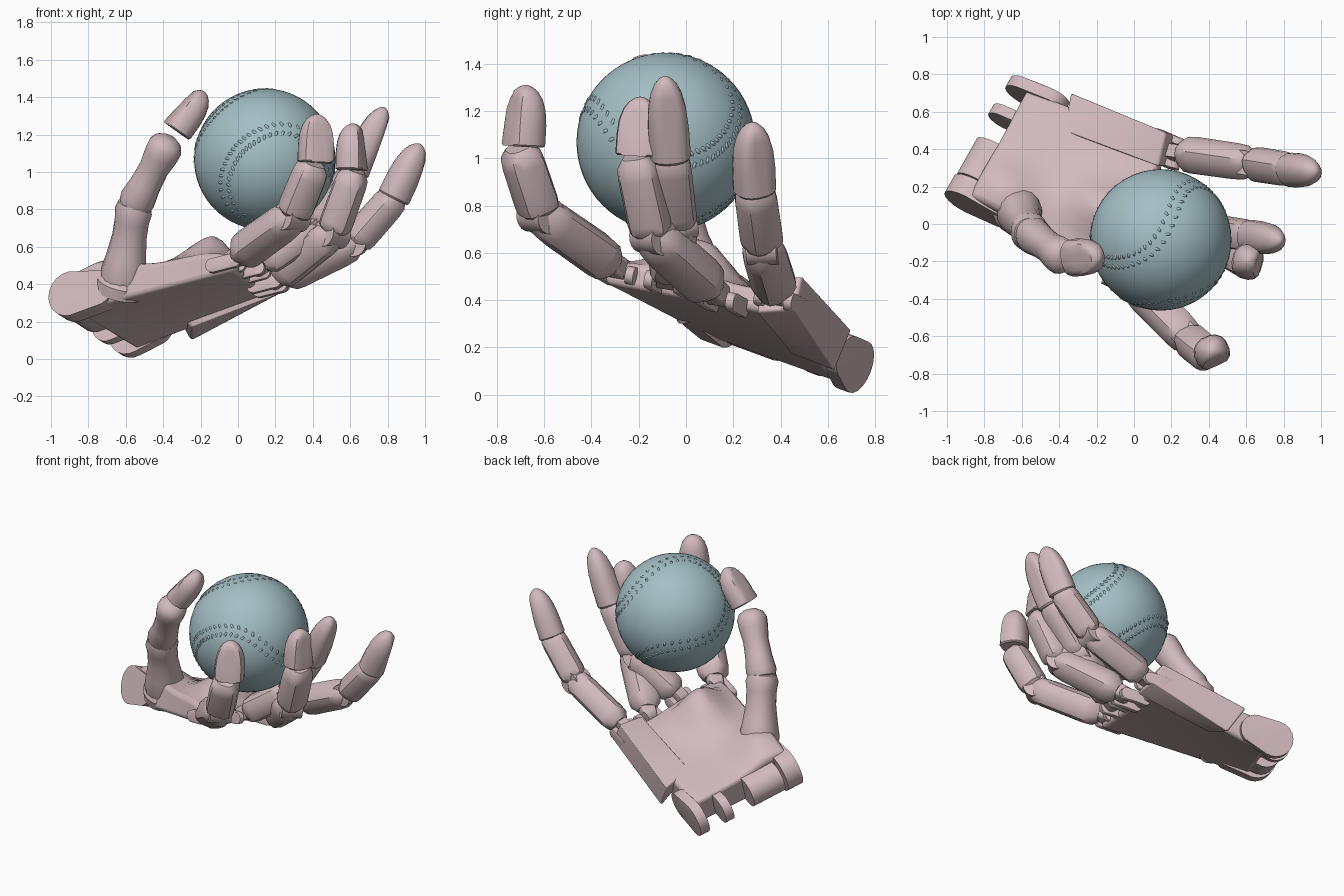
import bpy, bmesh, math
from mathutils import Vector, Matrix

cube = bpy.data.objects.get("Cube")
if cube:
    bpy.data.objects.remove(cube)


def material(name, color):
    m = bpy.data.materials.new(name)
    m.use_nodes = True
    m.diffuse_color = color
    m.node_tree.nodes["Principled BSDF"].inputs["Base Color"].default_value = color
    return m


SKIN = material("dusty pink", (0.64, 0.49, 0.51, 1))
BALL = material("pale teal", (0.37, 0.52, 0.555, 1))
CENTRE, RADIUS = Vector((0.143, -0.085, 1.068)), 0.378


def finish(name, bm, mat=SKIN, bevel=0.0, angle=35):
    bmesh.ops.recalc_face_normals(bm, faces=bm.faces)
    mesh = bpy.data.meshes.new(name)
    bm.to_mesh(mesh)
    bm.free()
    mesh.materials.append(mat)
    ob = bpy.data.objects.new(name, mesh)
    bpy.context.collection.objects.link(ob)
    if bevel:
        mod = ob.modifiers.new("bevel", "BEVEL")
        mod.width, mod.segments, mod.limit_method = bevel, 3, "ANGLE"
    bpy.ops.object.select_all(action="DESELECT")
    ob.select_set(True)
    bpy.context.view_layer.objects.active = ob
    bpy.ops.object.shade_smooth_by_angle(angle=math.radians(angle))
    return ob


def hull(name, points, bevel=0.0):
    bm = bmesh.new()
    for p in points:
        bm.verts.new(p)
    out = bmesh.ops.convex_hull(bm, input=bm.verts)
    loose = [v for v in out["geom_interior"] if isinstance(v, bmesh.types.BMVert)]
    bmesh.ops.delete(bm, geom=loose, context="VERTS")
    bmesh.ops.dissolve_limit(bm, angle_limit=0.02, verts=bm.verts, edges=bm.edges)
    return finish(name, bm, bevel=bevel)


def lug(name, a, b, ra, rb, axis, width):
    """Flat bar with round ends, as used for hinge prongs and barrels."""
    axis = axis.normalized()
    u = axis.orthogonal().normalized()
    v = axis.cross(u)
    pts = []
    for c, r in ((a, ra), (b, rb)):
        for i in range(20):
            t = math.tau * i / 20
            rim = c + (u * math.cos(t) + v * math.sin(t)) * r
            pts += [rim + axis * width / 2, rim - axis * width / 2]
    return hull(name, pts)


def loft(name, a, b, r, rings, sides=16, power=0.7, flat=None, depth=0.95):
    """Rounded-square tube from a to b; flat trims the side facing off the ball."""
    d = (b - a).normalized()
    back = (a + b) / 2 - CENTRE
    back = (back - d * back.dot(d)).normalized()
    side = d.cross(back)
    bm, prev = bmesh.new(), None
    for t, s in rings:
        loop = []
        for i in range(sides):
            q = math.tau * (i + 0.5) / sides
            c, n = math.cos(q), math.sin(q)
            x = math.copysign(abs(c) ** power, c) * r * s
            y = math.copysign(abs(n) ** power, n) * r * s * depth
            if flat:
                y = min(y, r * flat * (1.25 - 0.6 * t))
            loop.append(bm.verts.new(a.lerp(b, t) + side * x + back * y))
        if prev:
            for i in range(sides):
                j = (i + 1) % sides
                bm.faces.new((prev[i], prev[j], loop[j], loop[i]))
        else:
            bm.faces.new(loop[::-1])
        prev = loop
    bm.faces.new(prev)
    return finish(name, bm)


# Palm as a twisted slab: u runs wrist to knuckles, v runs thumb side to little finger
WT, WP = Vector((-0.88, 0.11, 0.35)), Vector((-0.56, 0.68, 0.14))
KI, KP = Vector((-0.02, -0.34, 0.52)), Vector((0.17, 0.43, 0.38))


def palm(u, v, w=0.0):
    p = WT.lerp(WP, v).lerp(KI.lerp(KP, v), u)
    n = (KI - WT).lerp(KP - WP, v).cross((WP - WT).lerp(KP - KI, u)).normalized()
    return p + n * w


def bump(u, v, u0, v0, before, after, spread):
    reach = before if u < u0 else after
    return math.exp(-((u - u0) / reach) ** 2 - ((v - v0) / spread) ** 2)


bm = bmesh.new()
NU, NV = 16, 12
grids = []
for sign in (1, -1):
    rows = []
    for i in range(NU + 1):
        u, row = i / NU, []
        for j in range(NV + 1):
            v = j / NV
            w = 0.1 - 0.05 * u
            if sign > 0:
                # Pad below the fingers and heel beside the thumb
                w += 0.18 * bump(u, v, 0.82, 0.36, 0.3, 0.1, 0.22)
                w += 0.1 * bump(u, v, 0.18, 0.17, 0.18, 0.2, 0.22)
            row.append(bm.verts.new(palm(u, v, sign * w)))
        rows.append(row)
    for i in range(NU):
        for j in range(NV):
            bm.faces.new((rows[i][j], rows[i + 1][j], rows[i + 1][j + 1], rows[i][j + 1]))
    grids.append(rows)
rims = [[g[i][0] for i in range(NU + 1)] + g[NU][1:] + [g[i][NV] for i in range(NU - 1, -1, -1)]
        + g[0][NV - 1:0:-1] for g in grids]
for i in range(len(rims[0])):
    j = (i + 1) % len(rims[0])
    bm.faces.new((rims[0][i], rims[0][j], rims[1][j], rims[1][i]))
finish("palm", bm, bevel=0.025)

# Wrist hinge prongs: centre along the row, reach, width, radius
for v, reach, width, r in ((0.06, -0.02, 0.11, 0.125), (0.33, -0.04, 0.23, 0.1),
                           (0.77, -0.07, 0.06, 0.09), (1.03, -0.03, 0.065, 0.115)):
    lug("wrist_prong", palm(reach, v), palm(0.15, v), r, r * 0.8, WP - WT, width)

# Raised block carrying the little finger
hull("little_finger_block", [Vector(p) for p in (
    (0.17, 0.49, 0.5), (0.13, 0.31, 0.5), (0.24, 0.46, 0.36), (0.22, 0.3, 0.35),
    (-0.34, 0.7, 0.27), (-0.38, 0.5, 0.33), (-0.25, 0.63, 0.1), (-0.25, 0.45, 0.17))], 0.012)

# Fingers: base, middle joint, end joint, fingertip start, fingertip end, radius, tip trim
FINGERS = {
    "index": ((-0.03, -0.285, 0.53), (0.29, -0.615, 0.76), (0.4, -0.705, 1.03),
              (0.415, -0.69, 1.05), (0.42, -0.675, 1.31), 0.098, 0.62),
    "middle": ((0.1, -0.08, 0.49), (0.415, -0.035, 0.71), (0.625, -0.065, 1.01),
               (0.62, -0.065, 1.0), (0.785, -0.09, 1.345), 0.09, 0.75),
    "ring": ((0.19, 0.14, 0.42), (0.505, -0.14, 0.67), (0.62, -0.21, 0.99),
             (0.61, -0.205, 1.01), (0.615, -0.19, 1.26), 0.096, 0.62),
    "little": ((0.2, 0.385, 0.42), (0.62, 0.325, 0.62), (0.84, 0.29, 0.87),
               (0.83, 0.29, 0.86), (0.975, 0.28, 1.15), 0.092, 0.75),
}
BLOCK = ((0.0, 0.6), (0.1, 0.95), (0.2, 1), (0.8, 0.98), (0.95, 0.92), (1.06, 0.6))
TIP = ((0, 0.9), (0.03, 1), (0.35, 1), (0.6, 0.93), (0.78, 0.77), (0.9, 0.55), (0.97, 0.3), (1, 0.08))
knuckle_row = (KP - KI).normalized()
back = (KI + KP - WT - WP).normalized() * 0.1
for name, data in FINGERS.items():
    base, mid, end, t0, t1 = [Vector(p) for p in data[:5]]
    r, trim = data[5:]
    loft(name + "_proximal", base.lerp(mid, 0.1), mid, r, BLOCK, 12)
    loft(name + "_middle", mid, end, r * 0.95, BLOCK, 12)
    loft(name + "_tip", t0, t1, r * 0.97, TIP, power=0.85, flat=trim)
    # Hinge pins and knuckle prongs
    hinge = (mid - base).cross(end - mid).normalized()
    lug(name + "_hinge", mid, mid, r * 0.78, r * 0.78, hinge, r * 1.4)
    lug(name + "_knuckle", base, base.lerp(mid, 0.3), 0.045, 0.05, knuckle_row, 0.07)
    for s in (-1, 1):
        p = base + knuckle_row * s * 0.065 - Vector((0, 0, 0.02))
        lug(name + "_knuckle_prong", p + back * 0.25, p - back, 0.038, 0.038, knuckle_row, 0.035)

# Thumb with socket collar
root, bend, top_joint = Vector((-0.62, 0.08, 0.4)), Vector((-0.555, -0.05, 0.82)), Vector((-0.38, -0.18, 1.15))
loft("thumb_collar", root - Vector((0.01, -0.02, 0.04)), root.lerp(bend, 0.1), 0.145,
     ((0, 1), (0.7, 1), (1, 0.85)), 24, 1.0)
loft("thumb_base", root, bend, 0.108, ((0, 1.15), (0.15, 1.2), (0.35, 1.05), (0.6, 0.9),
     (0.8, 0.9), (0.93, 0.98), (1.03, 0.85), (1.08, 0.5)), 16, 0.9)
loft("thumb_middle", bend, top_joint, 0.1, ((-0.08, 0.5), (0, 0.9), (0.1, 1), (0.35, 0.87), (0.6, 0.83),
     (0.8, 0.95), (0.95, 0.98), (1.04, 0.8), (1.1, 0.4)), 16, 0.9)
loft("thumb_tip", Vector((-0.33, -0.18, 1.22)), Vector((-0.18, -0.175, 1.43)), 0.1, TIP,
     power=0.85, flat=0.6, depth=0.85)

# Ball
bm = bmesh.new()
bmesh.ops.create_uvsphere(bm, u_segments=48, v_segments=32, radius=RADIUS,
                          matrix=Matrix.Translation(CENTRE))
finish("ball", bm, BALL)

# Raised stitches in two rows beside the seam
ay = Vector((0.45, -0.74, -0.56)).normalized()
az = Vector((0.6, 0.55, -0.45))
az = (az - ay * az.dot(ay)).normalized()
ax = ay.cross(az)


def seam(t, a=0.44):
    polar = math.pi / 2 - (math.pi / 2 - a) * math.cos(t)
    lon = t / 2 + a * math.sin(2 * t)
    return (ax * math.sin(polar) * math.cos(lon) + ay * math.sin(polar) * math.sin(lon)
            + az * math.cos(polar))


bm = bmesh.new()
COUNT = 108
for i in range(COUNT):
    t = 2 * math.tau * i / COUNT
    p = seam(t)
    along = (seam(t + 0.01) - p).normalized()
    across = p.cross(along).normalized()
    for s in (-1, 1):
        n = (p + across * s * 0.07).normalized()
        frame = Matrix((across, along, n)).transposed().to_4x4()
        place = Matrix.Translation(CENTRE + n * (RADIUS - 0.002)) @ frame
        bmesh.ops.create_icosphere(bm, subdivisions=1, radius=1, matrix=place
                                   @ Matrix.Rotation(s * 0.5, 4, "Z") @ Matrix.Diagonal((0.018, 0.009, 0.006, 1)))
finish("ball_stitches", bm, BALL, angle=60)
